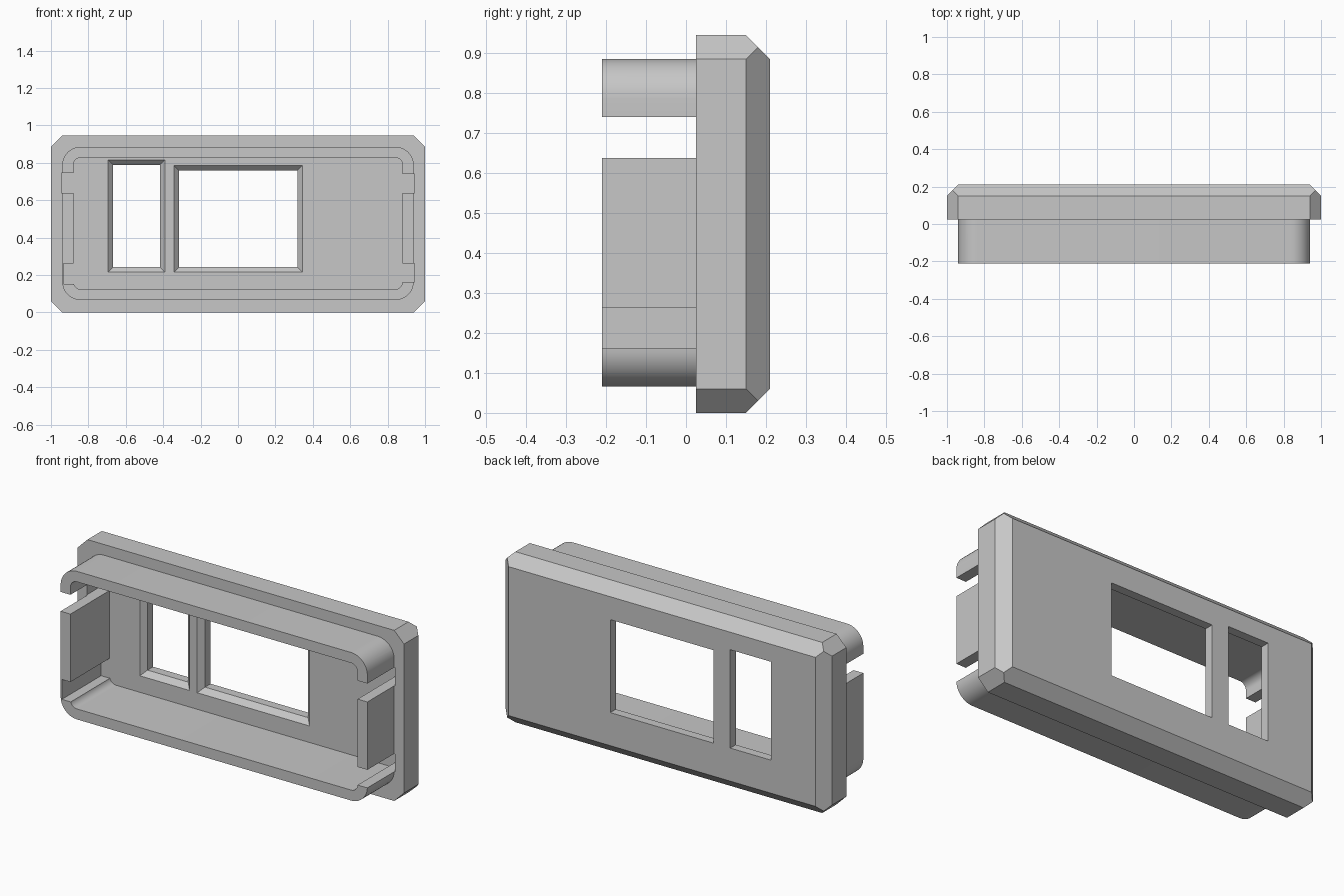
import bpy, bmesh, math
from mathutils import Vector

if "Cube" in bpy.data.objects:
    bpy.data.objects.remove(bpy.data.objects["Cube"], do_unlink=True)

grey = bpy.data.materials.new("plain_grey")
grey.use_nodes = True
COLOUR = (0.57, 0.57, 0.57, 1)
grey.diffuse_color = COLOUR
grey.node_tree.nodes["Principled BSDF"].inputs["Base Color"].default_value = COLOUR

HEIGHT, CHAMFER = 0.945, 0.06
FRONT, RIM, BACK = -0.21, 0.025, 0.21   # wall tips, bezel front, bezel back
PLATE = 0.133                           # inner face of the back plate
MID = HEIGHT / 2 + 0.003


def hull(name, points):
    """Convex solid around a set of points, with flat areas merged."""
    bm = bmesh.new()
    for p in points:
        bm.verts.new(p)
    bmesh.ops.convex_hull(bm, input=bm.verts)
    bmesh.ops.dissolve_limit(bm, angle_limit=0.01, verts=bm.verts, edges=bm.edges)
    bmesh.ops.recalc_face_normals(bm, faces=bm.faces)
    mesh = bpy.data.meshes.new(name)
    bm.to_mesh(mesh)
    bm.free()
    mesh.materials.append(grey)
    ob = bpy.data.objects.new(name, mesh)
    bpy.context.collection.objects.link(ob)
    return ob


def rect(x0, x1, z0, z1, y):
    return [Vector((x, y, z)) for x in (x0, x1) for z in (z0, z1)]


def box(name, x0, x1, y0, y1, z0, z1):
    return hull(name, rect(x0, x1, z0, z1, y0) + rect(x0, x1, z0, z1, y1))


def rounded_prism(name, half_x, half_z, radius, y0, y1, steps=10):
    pts = []
    for sx in (-1, 1):
        for sz in (-1, 1):
            for i in range(steps + 1):
                a = math.pi / 2 * i / steps
                x = sx * (half_x - radius + radius * math.cos(a))
                z = MID + sz * (half_z - radius + radius * math.sin(a))
                pts += [Vector((x, y0, z)), Vector((x, y1, z))]
    return hull(name, pts)


def combine(target, tool, operation):
    mod = target.modifiers.new(operation.lower(), 'BOOLEAN')
    mod.operation, mod.object, mod.solver = operation, tool, 'EXACT'
    bpy.context.view_layer.objects.active = target
    bpy.ops.object.modifier_apply(modifier=mod.name)
    bpy.data.objects.remove(tool, do_unlink=True)


# Bezel: cut-corner slab whose back edges are chamfered
c = CHAMFER
pts = rect(c - 1, 1 - c, c, HEIGHT - c, BACK)
pts += rect(c / 2 - 1, 1 - c / 2, c / 2, HEIGHT - c / 2, BACK - c / 2)
for y in (RIM, BACK - c):
    pts += rect(-1, 1, c, HEIGHT - c, y) + rect(c - 1, 1 - c, 0, HEIGHT, y)
housing = hull("panel_housing", pts)

# Wall ring standing forward of the bezel, hollowed down to the back plate
combine(housing, rounded_prism("wall_outer", 0.94, 0.41, 0.1, FRONT, 0.1), 'UNION')
combine(housing, rounded_prism("wall_inner", 0.88, 0.352, 0.04, -0.4, PLATE), 'DIFFERENCE')

# Gaps that leave a side clip free; the lower one on the right keeps a thin skin
for name, x0, x1, z0, z1 in (
        ("gap_left_top", 0.86, 0.944, 0.638, 0.74),
        ("gap_left_low", 0.86, 0.944, 0.262, 0.162),
        ("gap_right_top", -0.86, -0.944, 0.638, 0.745),
        ("gap_right_low", -0.86, -0.932, 0.262, 0.152)):
    combine(housing, box(name, x0, x1, -0.4, PLATE, z0, z1), 'DIFFERENCE')

# Two windows, each straight at the back and flared towards the front
FLARE = 0.028
for name, x0, x1, z0, z1 in (
        ("window_small", -0.667, -0.418, 0.243, 0.788),
        ("window_large", -0.315, 0.317, 0.243, 0.758)):
    combine(housing, box(name, x0, x1, PLATE - 0.01, 0.3, z0, z1), 'DIFFERENCE')
    k = FLARE * 1.2
    flare = rect(x0, x1, z0, z1, PLATE + FLARE)
    flare += rect(x0 - k, x1 + k, z0 - k, z1 + k, PLATE - FLARE * 0.2)
    combine(housing, hull(name + "_flare", flare), 'DIFFERENCE')

# Smooth the round corners, keep the edges sharp
bpy.ops.object.select_all(action='DESELECT')
housing.select_set(True)
bpy.context.view_layer.objects.active = housing
bpy.ops.object.shade_smooth_by_angle(angle=math.radians(25))
